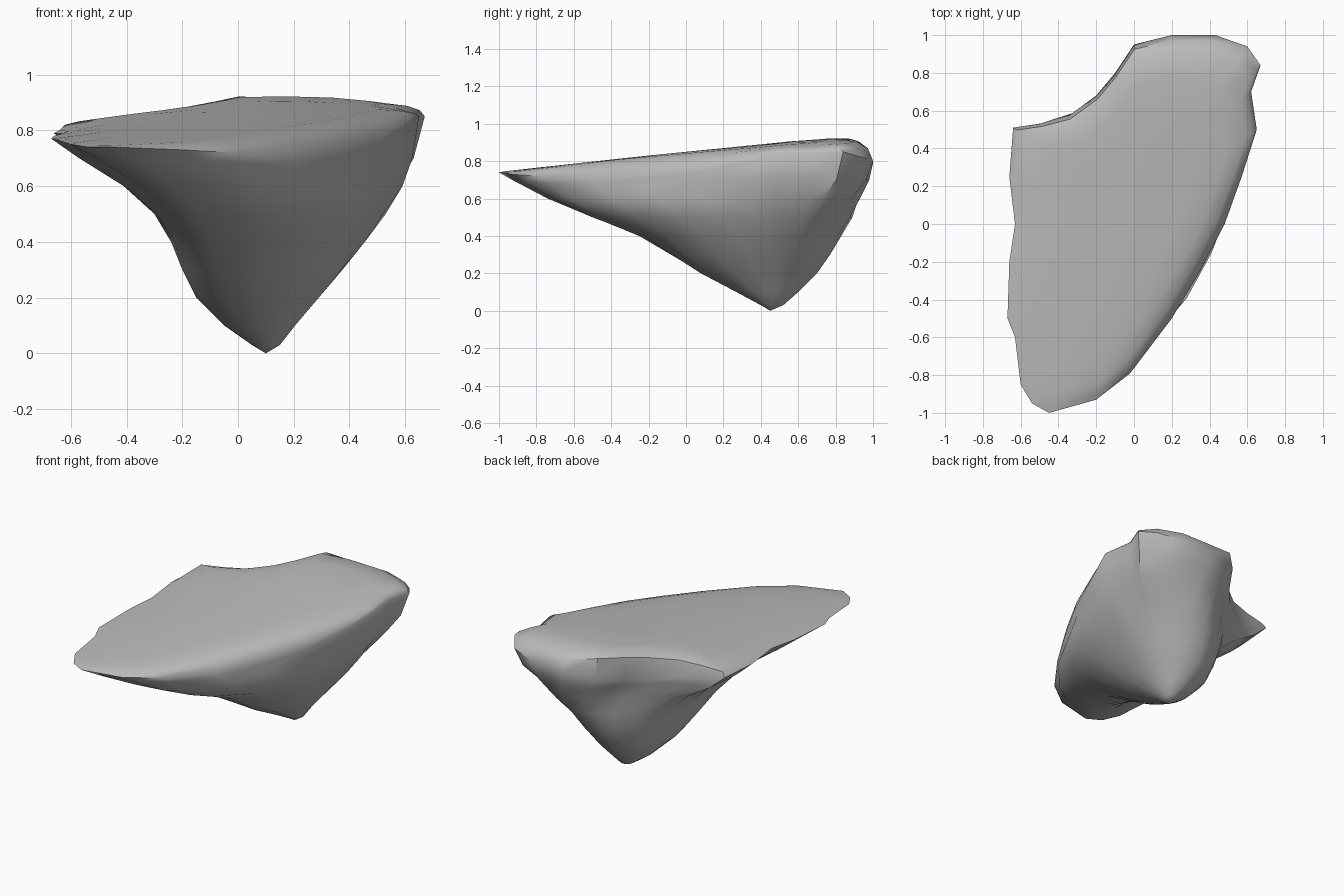
import bpy
import bmesh
from mathutils import Vector

default_cube = bpy.data.objects.get("Cube")
if default_cube:
    bpy.data.objects.remove(default_cube)


def make_material(name, colour):
    material = bpy.data.materials.new(name)
    material.use_nodes = True
    material.diffuse_color = colour
    shader = material.node_tree.nodes["Principled BSDF"]
    shader.inputs["Base Color"].default_value = colour
    return material


# Irregular rim of the slab, running round from the front tip
rim = [Vector(point) for point in (
    (-.45, -1, .74), (-.2, -.93, .73), (-.02, -.79, .72), (.2, -.5, .69),
    (.35, -.25, .7), (.48, 0, .73), (.57, .25, .78), (.65, .5, .85),
    (.62, .7, .84), (.67, .84, .85), (.6, .94, .82), (.43, 1, .8),
    (.2, 1, .79), (0, .95, .78), (-.1, .8, .75), (-.2, .68, .73),
    (-.35, .57, .74), (-.5, .53, .76), (-.64, .51, .79), (-.66, .25, .79),
    (-.63, 0, .79), (-.66, -.2, .78), (-.67, -.5, .77), (-.63, -.6, .76),
    (-.6, -.85, .75), (-.54, -.95, .74))]
half_width = max(point.x for point in rim)

# Underside levels: height, left, right, front, back, roundness
levels = (
    (.7, -.57, .63, -.93, .98, 0), (.6, -.41, .59, -.74, .93, .18),
    (.5, -.3, .53, -.5, .89, .33), (.4, -.24, .455, -.25, .83, .5),
    (.3, -.2, .375, -.08, .77, .7), (.2, -.15, .29, .08, .7, .85),
    (.1, -.05, .205, .27, .6, 1), (.03, .05, .15, .4, .52, 1))

# Top rings: share of the rim's reach, and how far they rise to the crown
crown_rings = ((.97, .5), (.9, .8), (.75, .96), (.5, 1), (.25, 1))


def crown_height(x, y):
    """Height of the top, rising backward and arching across."""
    return .85 + y / 10 - .08 * (1 + y) * (x - .15) ** 2


def fit(values, low, high):
    """Stretch a list of values to run exactly from low to high."""
    first, last = min(values), max(values)
    return [low + (high - low) * (value - first) / (last - first)
            for value in values]


def underside_ring(level):
    """Fit the rim outline into a level's extents, rounding it lower down."""
    height, left, right, front, back, roundness = level
    # The back, with its notch, rounds off sooner than the front
    back_roundness = min(1, 3 * (.75 - height))
    shapes = []
    for point in rim:
        outline = Vector((point.x / half_width, point.y))
        amount = back_roundness if point.y > .4 else roundness
        shapes.append(outline.lerp(outline.normalized(), amount))
    across = fit([shape.x for shape in shapes], left, right)
    along = fit([shape.y for shape in shapes], front, back)
    return [Vector((x, y, min(height, point.z - .04)))
            for x, y, point in zip(across, along, rim)]


def crown_ring(reach, rise):
    """Draw the rim inward and lift it to the sloping crown."""
    ring = []
    for point in rim:
        inner = crown_centre.lerp(point, reach)
        # The edge along the notch is steeper
        share = rise ** .35 if point.x < .1 and point.y > .5 else rise
        inner.z = point.z + (crown_height(inner.x, inner.y) - point.z) * share
        ring.append(inner)
    return ring


def bridge(mesh, lower, upper):
    """Join two matching rings with a band of quads."""
    for index in range(len(lower)):
        following = (index + 1) % len(lower)
        mesh.faces.new((lower[index], lower[following],
                        upper[following], upper[index]))


def close(mesh, ring, position):
    """Close a ring with a fan to one point."""
    apex = mesh.verts.new(position)
    for index in range(len(ring)):
        mesh.faces.new((ring[index], ring[(index + 1) % len(ring)], apex))


# Rock body, from the pointed foot up over the rim to the crown
crown_centre = Vector((.05, .1, crown_height(.05, .1)))
mesh = bmesh.new()
outlines = [underside_ring(level) for level in reversed(levels)]
outlines.append(rim)
outlines += [crown_ring(reach, rise) for reach, rise in crown_rings]
rings = [[mesh.verts.new(point) for point in outline] for outline in outlines]
for lower, upper in zip(rings, rings[1:]):
    bridge(mesh, lower, upper)
close(mesh, rings[0], (.1, .45, 0))
close(mesh, rings[-1], crown_centre)
bmesh.ops.recalc_face_normals(mesh, faces=mesh.faces)

data = bpy.data.meshes.new("rock_slab")
mesh.to_mesh(data)
mesh.free()
rock = bpy.data.objects.new("rock_slab", data)
bpy.context.collection.objects.link(rock)
data.materials.append(make_material("stone grey", (.5, .5, .5, 1)))

# Smooth faces with a crisp rim
bpy.ops.object.select_all(action="DESELECT")
rock.select_set(True)
bpy.context.view_layer.objects.active = rock
bpy.ops.object.shade_smooth_by_angle(angle=.7)
